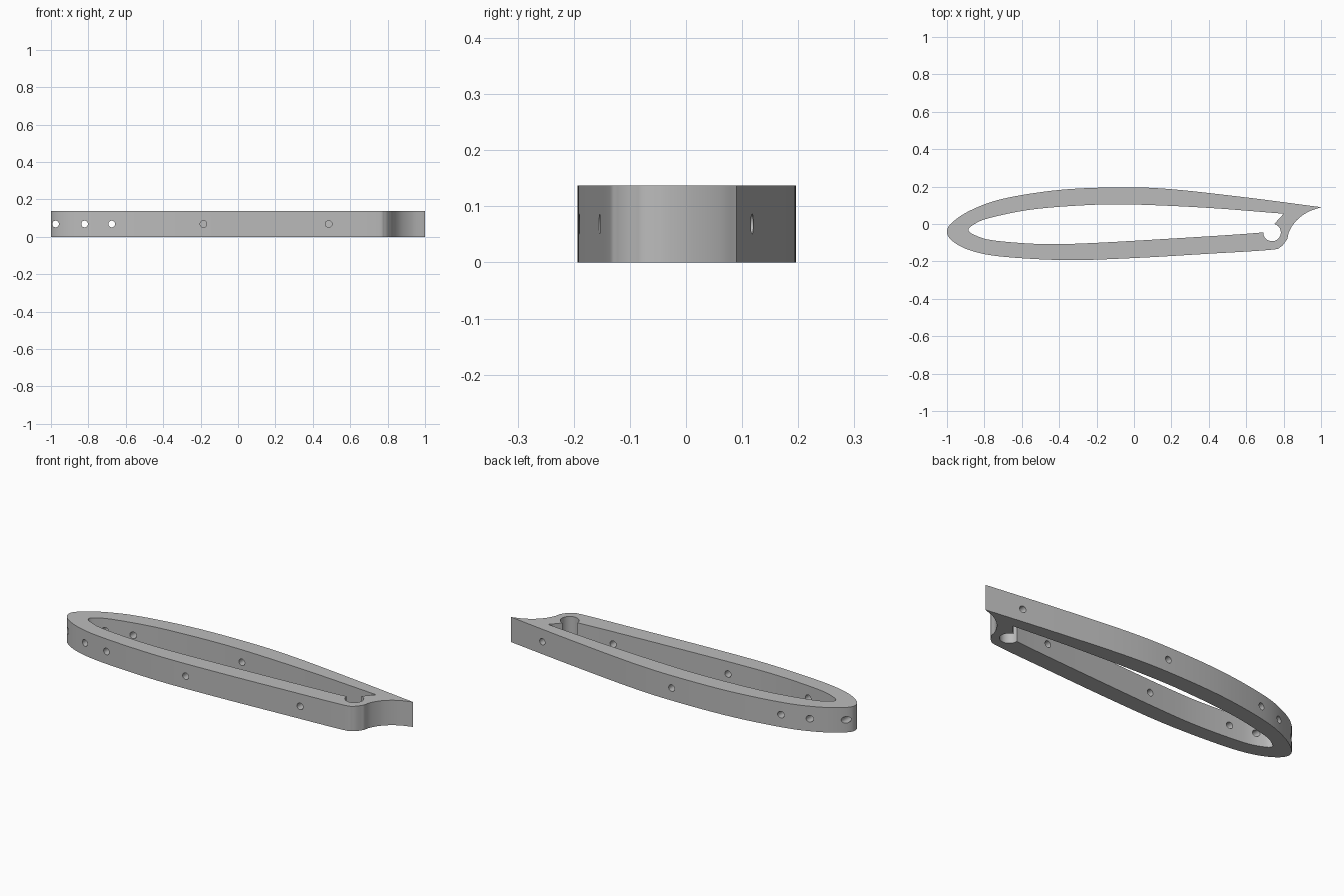
import bpy, bmesh, math
from mathutils import Vector

HEIGHT = 0.137
HOLE_RADIUS = 0.018

if "Cube" in bpy.data.objects:
    bpy.data.objects.remove(bpy.data.objects["Cube"])

grey = bpy.data.materials.new("plain grey")
grey.use_nodes = True
colour = (0.5, 0.5, 0.5, 1)
grey.diffuse_color = colour
grey.node_tree.nodes["Principled BSDF"].inputs["Base Color"].default_value = colour


def smooth_path(points, steps=8):
    """Open Catmull-Rom path through the points."""
    p = [Vector(q) for q in points]
    p = [2 * p[0] - p[1]] + p + [2 * p[-1] - p[-2]]
    path = []
    for a, b, c, d in zip(p, p[1:], p[2:], p[3:]):
        for i in range(steps):
            t = i / steps
            path.append(0.5 * (2 * b + (c - a) * t + (2 * a - 5 * b + 4 * c - d) * t ** 2
                               + (3 * b - a - 3 * c + d) * t ** 3))
    return path + [p[-2]]


def prism(name, outline, bottom, top):
    """Upright solid with the given plan outline."""
    bm = bmesh.new()
    face = bm.faces.new([bm.verts.new((q[0], q[1], bottom)) for q in outline])
    up = bmesh.ops.extrude_face_region(bm, geom=[face])["geom"]
    bmesh.ops.translate(bm, vec=(0, 0, top - bottom),
                        verts=[v for v in up if isinstance(v, bmesh.types.BMVert)])
    bmesh.ops.recalc_face_normals(bm, faces=bm.faces)
    mesh = bpy.data.meshes.new(name)
    bm.to_mesh(mesh)
    bm.free()
    obj = bpy.data.objects.new(name, mesh)
    bpy.context.collection.objects.link(obj)
    mesh.materials.append(grey)
    return obj


def cut(target, cutter):
    """Subtract the cutter, then discard it."""
    cutter.hide_render = True
    bpy.context.view_layer.objects.active = target
    mod = target.modifiers.new("cut", 'BOOLEAN')
    mod.operation = 'DIFFERENCE'
    mod.solver = 'EXACT'
    mod.object = cutter
    bpy.ops.object.modifier_apply(modifier=mod.name)
    bpy.data.objects.remove(cutter)


# Wing-section rib: skin from tip round the nose, then the concave tail
skin = smooth_path([(1, .09), (.6, .142), (.2, .186), (-.07, .196), (-.4, .182),
                    (-.7, .135), (-.87, .075), (-.97, .01), (-1, -.04), (-.97, -.092),
                    (-.87, -.143), (-.7, -.175), (-.36, -.193), (0, -.182),
                    (.4, -.159), (.72, -.139), (.785, -.122), (.82, -.08)])
cove = smooth_path([(.82, -.08), (.832, -.035), (.87, .02), (.93, .064), (1, .09)])
rib = prism("wing_rib", skin[:-1] + cove[:-1], 0, HEIGHT)

# Long opening inside the rib
cavity = smooth_path([(.8, .055), (.4, .086), (0, .104), (-.25, .101), (-.55, .077),
                      (-.78, .03), (-.86, -.005), (-.885, -.033), (-.85, -.06),
                      (-.75, -.088), (-.5, -.107), (-.25, -.103), (.2, -.078),
                      (.55, -.056), (.69, -.045)])
cut(rib, prism("cavity_cutter", cavity + [Vector((.75, 0))], -.1, .3))

# Round spar seat opening into the cavity
seat = [(.738 + .047 * math.cos(math.tau * i / 40),
         -.045 + .047 * math.sin(math.tau * i / 40)) for i in range(40)]
cut(rib, prism("seat_cutter", seat, -.1, .3))


def drill(x, y_from, y_to):
    """Round hole running front to back."""
    bpy.ops.mesh.primitive_cylinder_add(
        vertices=24, radius=HOLE_RADIUS, depth=y_to - y_from,
        location=(x, (y_from + y_to) / 2, HEIGHT / 2), rotation=(math.pi / 2, 0, 0))
    drill_bit = bpy.context.object
    drill_bit.data.materials.append(grey)
    cut(rib, drill_bit)


# Holes through both walls, the front wall and the back wall
for x in (-.975, -.82, -.675):
    drill(x, -.3, .3)
for x in (-.185, .485):
    drill(x, -.3, -.02)
for x in (-.05, .79):
    drill(x, .045, .3)

bpy.ops.object.select_all(action='DESELECT')
rib.select_set(True)
bpy.context.view_layer.objects.active = rib
bpy.ops.object.shade_smooth_by_angle(angle=math.radians(30))
